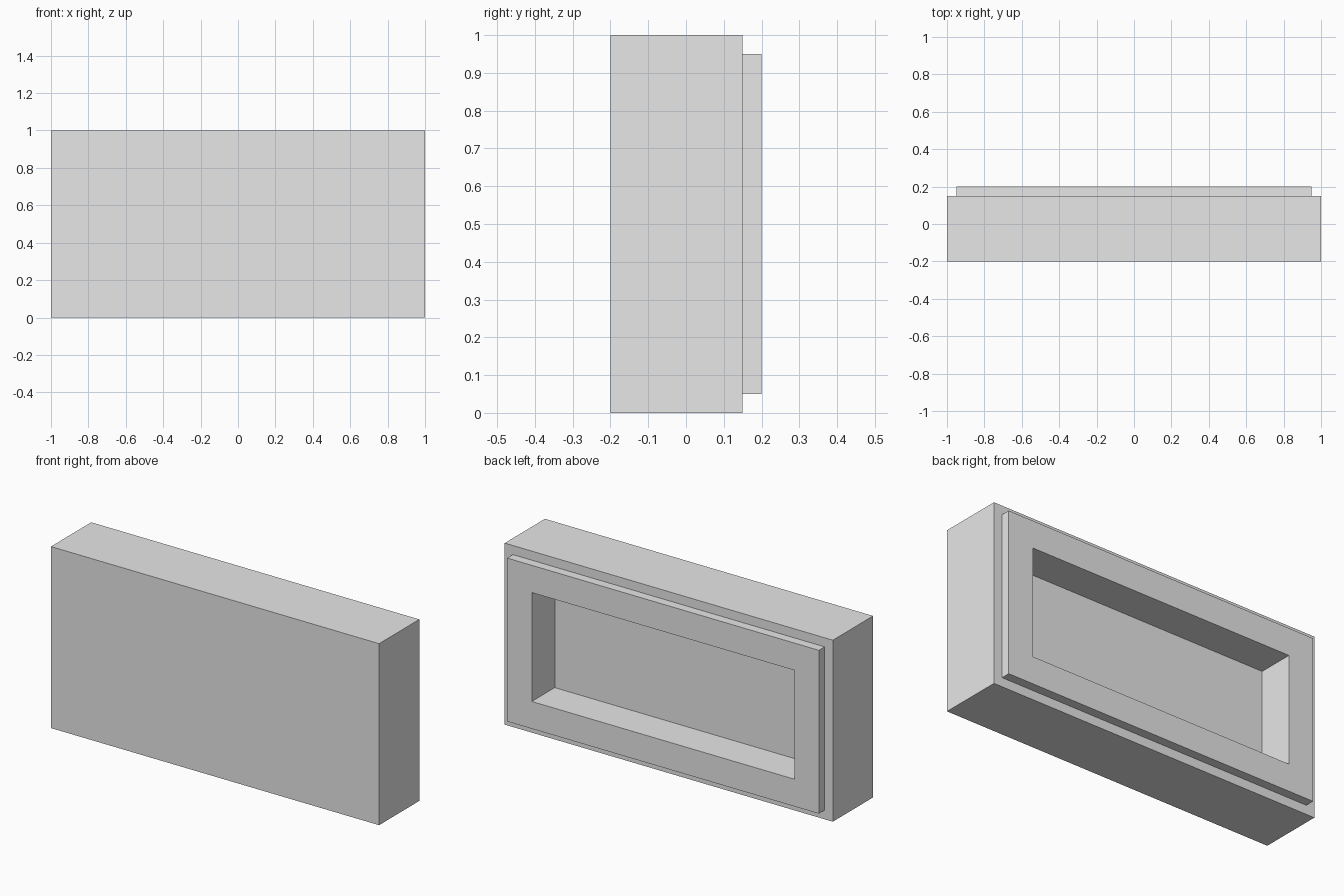
import bpy
import bmesh
from mathutils import Matrix, Vector

cube = bpy.data.objects.get("Cube")
if cube:
    bpy.data.objects.remove(cube, do_unlink=True)

# Single plain material
grey = bpy.data.materials.new("light_grey")
grey.use_nodes = True
colour = (0.8, 0.8, 0.8, 1)
grey.diffuse_color = colour
grey.node_tree.nodes["Principled BSDF"].inputs["Base Color"].default_value = colour


def inset_back(bm, face, border, push):
    """Inset a back face by border, then move the inner face along y with walls."""
    bmesh.ops.inset_region(bm, faces=[face], thickness=border, use_even_offset=True)
    inner = bmesh.ops.extrude_discrete_faces(bm, faces=[face])["faces"][0]
    bmesh.ops.translate(bm, verts=inner.verts, vec=(0, push, 0))
    return inner


# Solid slab
bm = bmesh.new()
size = Vector((2, 0.35, 1))
bmesh.ops.create_cube(bm, size=1, matrix=Matrix.Translation((0, -0.025, 0.5)) @ Matrix.Diagonal(size).to_4x4())
bm.normal_update()
back = max(bm.faces, key=lambda f: f.calc_center_median().y)

# Raised back panel, then the deep rectangular recess inside it
panel = inset_back(bm, back, 0.05, 0.05)
bm.normal_update()
inset_back(bm, panel, 0.15, -0.2)
bmesh.ops.recalc_face_normals(bm, faces=bm.faces)

mesh = bpy.data.meshes.new("recessed_block")
bm.to_mesh(mesh)
bm.free()
mesh.materials.append(grey)
block = bpy.data.objects.new("recessed_block", mesh)
bpy.context.collection.objects.link(block)
